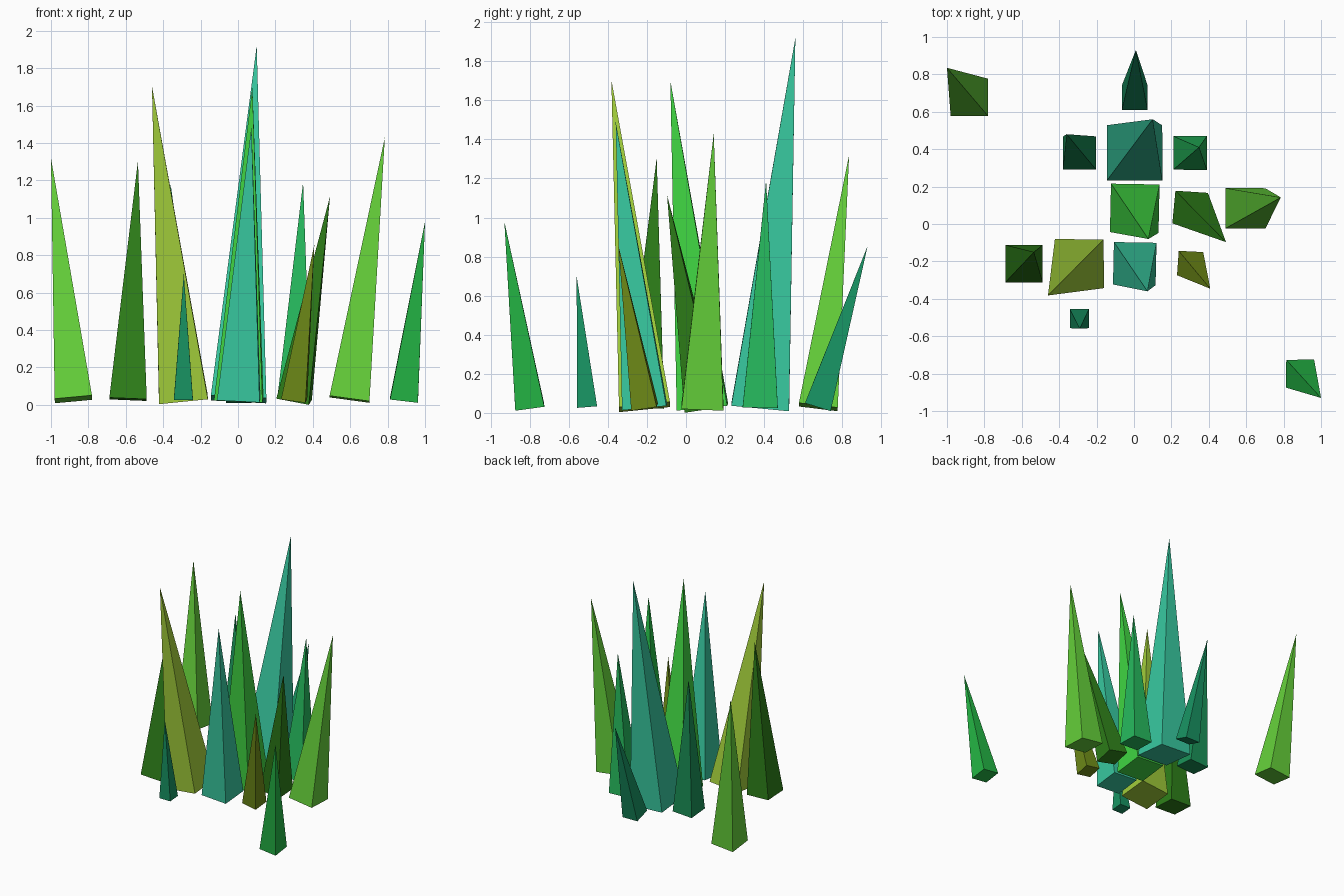
import bpy, bmesh
from mathutils import Vector, Matrix

if "Cube" in bpy.data.objects:
    bpy.data.objects.remove(bpy.data.objects["Cube"])

def linear(c):
    c /= 255
    return c / 12.92 if c <= 0.04045 else ((c + 0.055) / 1.055) ** 2.4

def material(name, rgb):
    m = bpy.data.materials.new(name)
    m.diffuse_color = (*[linear(c) for c in rgb], 1)
    m.use_nodes = True
    m.node_tree.nodes["Principled BSDF"].inputs["Base Color"].default_value = m.diffuse_color
    return m

MATS = {n: material(n, c) for n, c in {
    "teal": (56, 201, 160),
    "dark teal": (24, 148, 99),
    "sea green": (26, 146, 88),
    "emerald": (38, 187, 94),
    "mid green": (36, 183, 69),
    "bright green": (64, 214, 66),
    "light green": (101, 209, 58),
    "dark green": (46, 128, 25),
    "yellow green": (161, 205, 58),
    "olive": (111, 140, 24),
}.items()}

BASE_Z = 0.03

def blade(name, colour, x, y, size, apex, yaw=0.0):
    """Four-sided spike: square base perpendicular to the leaning axis."""
    base = Vector((x, y, BASE_Z))
    axis = Vector(apex) - base
    rot = Vector((0, 0, 1)).rotation_difference(axis).to_matrix() @ Matrix.Rotation(yaw, 3, 'Z')
    h = size / 2
    bm = bmesh.new()
    ring = [bm.verts.new(base + rot @ Vector((sx * h, sy * h, 0)))
            for sx, sy in ((-1, -1), (1, -1), (1, 1), (-1, 1))]
    tip = bm.verts.new(apex)
    bm.faces.new(ring[::-1])
    for i in range(4):
        bm.faces.new((ring[i], ring[(i + 1) % 4], tip))
    me = bpy.data.meshes.new(name)
    bm.to_mesh(me)
    bm.free()
    me.materials.append(MATS[colour])
    bpy.context.collection.objects.link(bpy.data.objects.new(name, me))

# Outlying blades
blade("blade_far_left", "light green", -0.88, 0.677, 0.20, (-1.0, 0.835, 1.32))
blade("blade_far_right", "mid green", 0.888, -0.80, 0.15, (1.0, -0.93, 0.98))
blade("blade_back", "dark teal", 0.004, 0.675, 0.138, (0.01, 0.93, 0.855))
blade("blade_front", "dark teal", -0.292, -0.506, 0.102, (-0.29, -0.56, 0.70))
# Rear row
blade("blade_rear_left", "sea green", -0.292, 0.38, 0.177, (-0.36, 0.48, 1.18))
blade("blade_rear_centre", "teal", 0.003, 0.38, 0.297, (0.10, 0.56, 1.92))
blade("blade_rear_right", "emerald", 0.30, 0.38, 0.18, (0.348, 0.41, 1.19))
# Middle row
blade("blade_middle_centre", "bright green", 0.004, 0.084, 0.26, (0.077, -0.08, 1.70), -0.02)
blade("blade_middle_right", "dark green", 0.30, 0.085, 0.177, (0.492, -0.097, 1.115), -0.08)
blade("blade_middle_outer", "light green", 0.596, 0.084, 0.215, (0.785, 0.142, 1.43))
# Front row
blade("blade_near_outer", "dark green", -0.588, -0.212, 0.20, (-0.535, -0.15, 1.305))
blade("blade_near_left", "yellow green", -0.292, -0.212, 0.262, (-0.46, -0.382, 1.705))
blade("blade_near_centre", "teal", 0.004, -0.212, 0.228, (0.072, -0.36, 1.49), -0.02)
blade("blade_near_right", "olive", 0.30, -0.212, 0.132, (0.408, -0.346, 0.855), -0.06)
